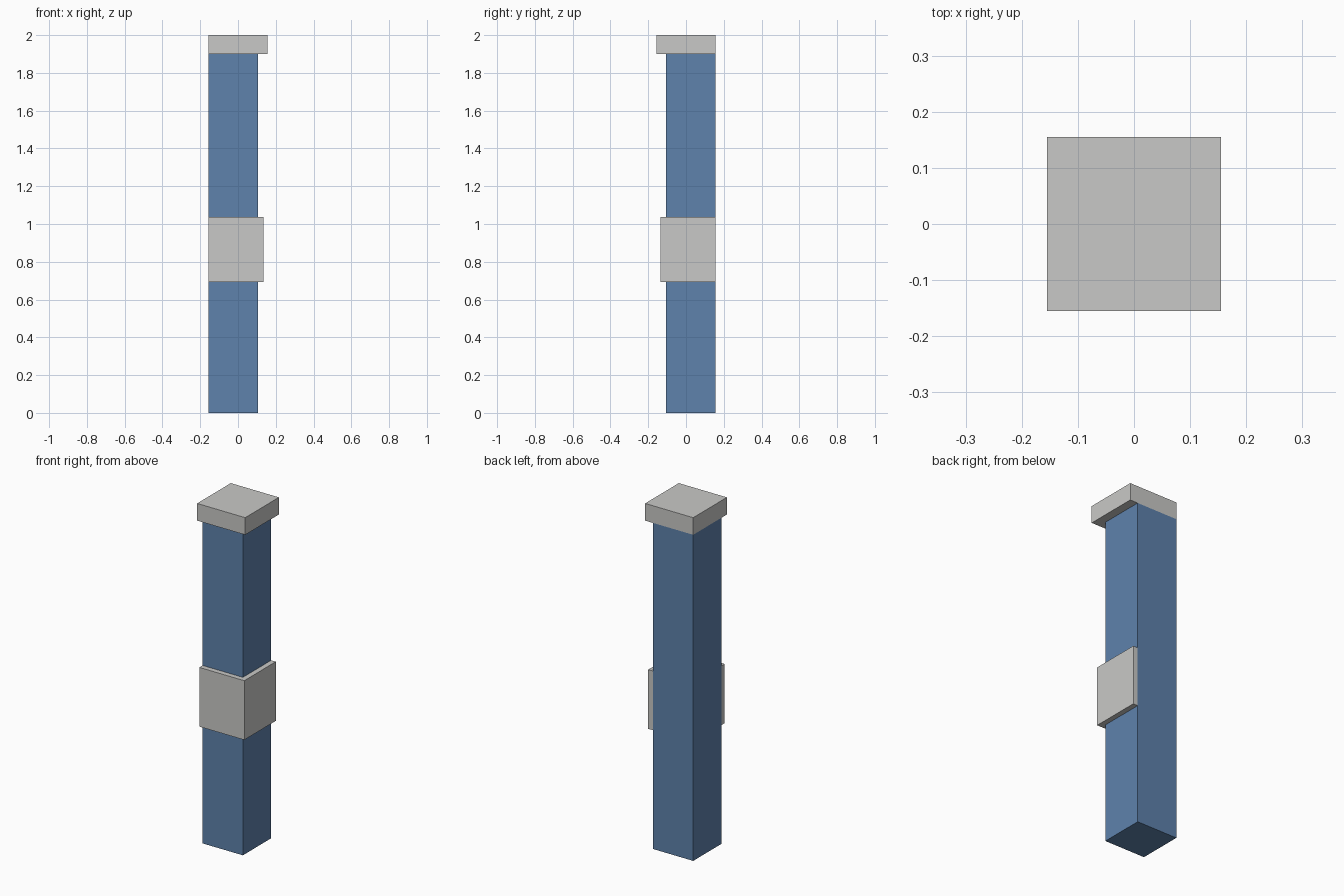
import bpy, bmesh

if "Cube" in bpy.data.objects:
    bpy.data.objects.remove(bpy.data.objects["Cube"])


def material(name, rgb):
    m = bpy.data.materials.new(name)
    m.diffuse_color = (*rgb, 1.0)
    m.use_nodes = True
    m.node_tree.nodes["Principled BSDF"].inputs["Base Color"].default_value = m.diffuse_color
    return m


def prism(name, outline, z0, z1, mat):
    """Extrude a counter-clockwise floor outline from z0 up to z1."""
    bm = bmesh.new()
    base = bm.faces.new([bm.verts.new((x, y, z0)) for x, y in outline])
    top = bmesh.ops.extrude_face_region(bm, geom=[base], use_keep_orig=True)
    verts = [g for g in top["geom"] if isinstance(g, bmesh.types.BMVert)]
    bmesh.ops.translate(bm, verts=verts, vec=(0, 0, z1 - z0))
    bmesh.ops.recalc_face_normals(bm, faces=bm.faces[:])
    mesh = bpy.data.meshes.new(name)
    bm.to_mesh(mesh)
    bm.free()
    mesh.materials.append(mat)
    obj = bpy.data.objects.new(name, mesh)
    bpy.context.collection.objects.link(obj)
    return obj


blue = material("blue_paint", (0.112, 0.223, 0.413))
grey = material("light_grey", (0.584, 0.584, 0.571))

H = 0.155   # half width of the cap; its back left corner is shared by all parts
C = 0.105   # front and right faces of the column
B = 0.135   # front and right faces of the band

# Square column, flush with the cap at the back and left
prism("column", [(-H, -C), (C, -C), (C, H), (-H, H)], 0.0, 1.9, blue)

# Band wrapping only the front and right faces of the column
prism("band", [(-H, -B), (B, -B), (B, H), (C, H), (C, -C), (-H, -C)],
      0.692, 1.037, grey)

# Square cap
prism("cap", [(-H, -H), (H, -H), (H, H), (-H, H)], 1.9, 2.0, grey)
